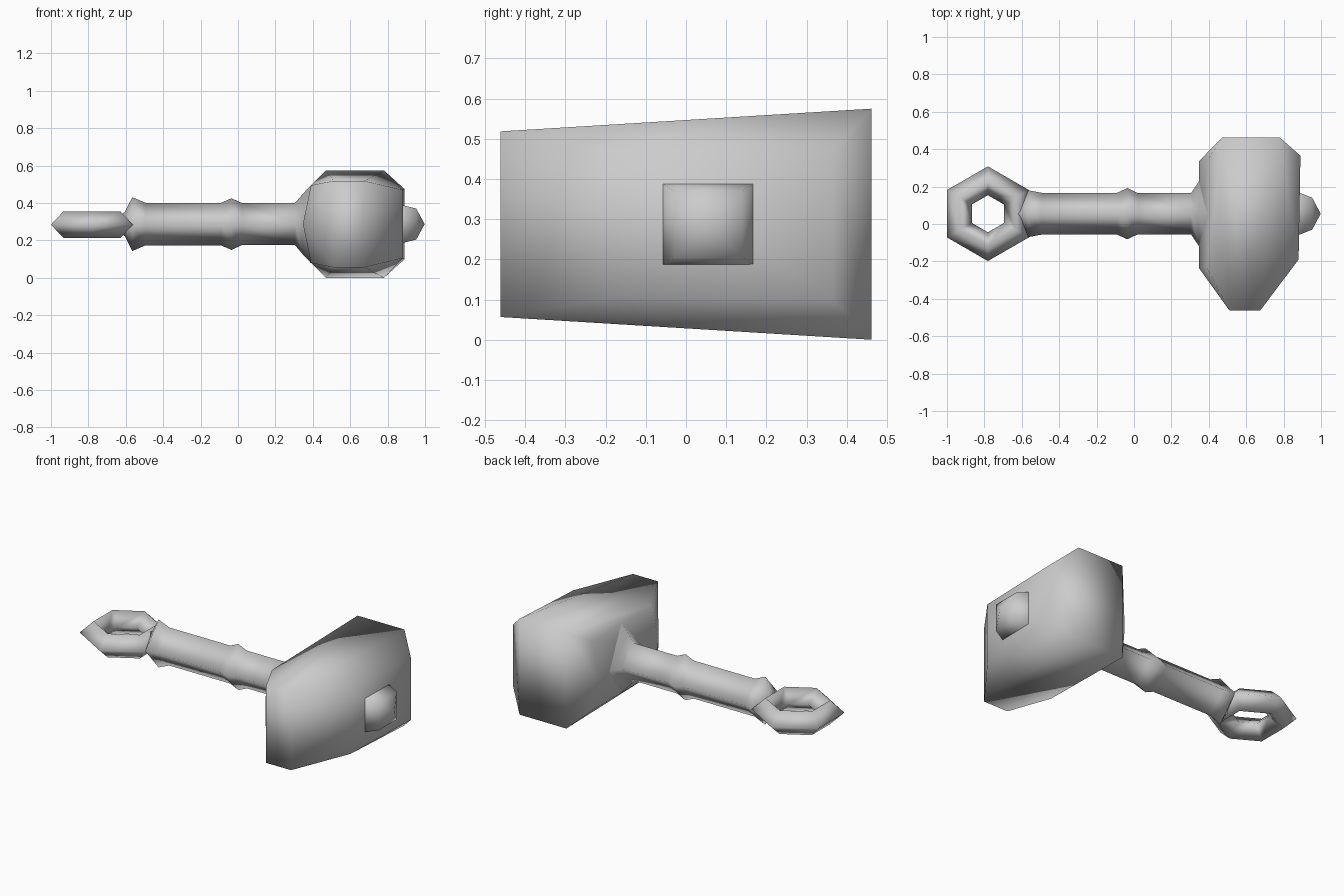
import bpy, bmesh, math

if "Cube" in bpy.data.objects:
    bpy.data.objects.remove(bpy.data.objects["Cube"])

CY, CZ = 0.055, 0.2875   # axis of the handle

metal = bpy.data.materials.new("grey_metal")
metal.diffuse_color = (0.6, 0.6, 0.6, 1)
metal.use_nodes = True
metal.node_tree.nodes["Principled BSDF"].inputs["Base Color"].default_value = metal.diffuse_color


def finish(name, bm):
    bmesh.ops.recalc_face_normals(bm, faces=bm.faces)
    for f in bm.faces:
        f.smooth = True
    me = bpy.data.meshes.new(name)
    bm.to_mesh(me)
    bm.free()
    me.materials.append(metal)
    ob = bpy.data.objects.new(name, me)
    bpy.context.collection.objects.link(ob)
    return ob


def loft(name, rings, turn=0.0):
    """Four-sided rings (x, half y, half z) along x; a zero ring is a point."""
    bm = bmesh.new()
    k = 1 / math.cos(turn)
    loops = []
    for x, ry, rz in rings:
        if ry == 0:
            loops.append([bm.verts.new((x, CY, CZ))] * 4)
            continue
        loops.append([bm.verts.new((x, CY + ry * k * math.cos(turn + i * math.pi / 2),
                                    CZ + rz * k * math.sin(turn + i * math.pi / 2)))
                      for i in range(4)])
    for a, b in zip(loops, loops[1:]):
        for i in range(4):
            j = (i + 1) % 4
            vs = list(dict.fromkeys([a[i], a[j], b[j], b[i]]))
            bm.faces.new(vs)
    return finish(name, bm)


# Head: mirrored corner points wrapped in a convex hull
bm = bmesh.new()
corners = [
    (0.51, -0.462, 0.231), (0.675, -0.462, 0.231),   # narrow front end
    (0.47, 0.462, 0.2875), (0.78, 0.462, 0.2875),    # wide back end
    (0.88, -0.19, 0.182), (0.89, 0.365, 0.188),      # striking side
    (0.39, -0.235, 0.207), (0.39, 0.335, 0.207),     # handle side
]
for x, y, h in corners:
    for s in (-1, 1):
        bm.verts.new((x, y, CZ + s * h))
for y in (-0.235, 0.335):                            # ridge on handle side
    bm.verts.new((0.347, y, CZ))
bmesh.ops.convex_hull(bm, input=bm.verts)
bmesh.ops.dissolve_limit(bm, angle_limit=math.radians(2),
                         verts=bm.verts, edges=bm.edges)
finish("hammer_head", bm)

# Handle: diamond section with end collar, middle bump and flare into the head
loft("handle", [(-0.66, 0.03, 0.03), (-0.605, 0.06, 0.065), (-0.565, 0.125, 0.144),
                (-0.495, 0.112, 0.114), (-0.09, 0.112, 0.114),
                (-0.035, 0.137, 0.138), (0.02, 0.11, 0.113),
                (0.305, 0.11, 0.113), (0.345, 0.17, 0.16), (0.39, 0.23, 0.208)])

# Pommel: square stud with a pointed tip
loft("stud", [(0.86, 0.115, 0.1), (0.885, 0.112, 0.1),
              (0.953, 0.085, 0.083), (0.998, 0, 0)], math.pi / 4)

# Hanging ring: hexagonal, diamond tube
bpy.ops.mesh.primitive_torus_add(major_segments=6, minor_segments=4,
                                 major_radius=0.176, minor_radius=0.077,
                                 location=(-0.781, CY, CZ - 0.003),
                                 rotation=(0, 0, math.radians(30)))
ring = bpy.context.object
ring.name = "end_ring"
ring.scale.z = 0.92
ring.data.materials.append(metal)
for p in ring.data.polygons:
    p.use_smooth = True
